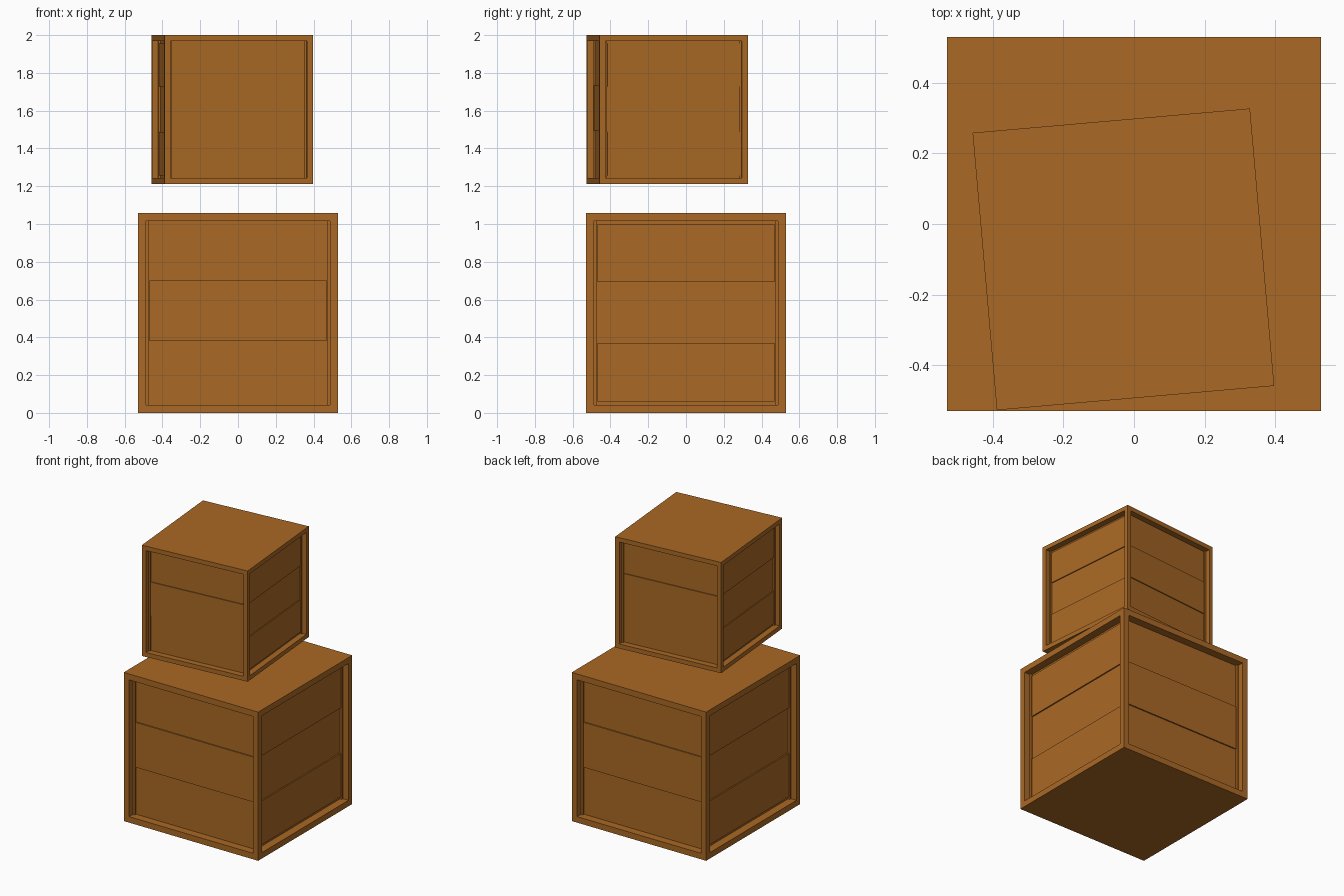
import bpy, bmesh
from math import radians
from mathutils import Matrix, Vector

if "Cube" in bpy.data.objects:
    bpy.data.objects.remove(bpy.data.objects["Cube"])

SIZE = 1.058      # edge of the large crate
FRAME = 0.06      # width of the frame around each panel
DEEP = 0.057      # depth of the recessed panel
SHALLOW = 0.048   # depth of the raised planks

wood = bpy.data.materials.new("wood")
wood.diffuse_color = (0.40, 0.14, 0.018, 1)
wood.use_nodes = True
wood.node_tree.nodes["Principled BSDF"].inputs["Base Color"].default_value = wood.diffuse_color


def finish(name, bm, matrix):
    mesh = bpy.data.meshes.new(name)
    bmesh.ops.recalc_face_normals(bm, faces=bm.faces)
    bm.to_mesh(mesh)
    bm.free()
    mesh.materials.append(wood)
    obj = bpy.data.objects.new(name, mesh)
    obj.matrix_world = matrix
    bpy.context.collection.objects.link(obj)


def crate_body(name, matrix):
    # solid box with a recessed panel on each of its four sides
    bm = bmesh.new()
    bmesh.ops.create_cube(bm, size=SIZE, matrix=Matrix.Translation((0, 0, SIZE / 2)))
    bm.normal_update()
    sides = [f for f in bm.faces if abs(f.normal.z) < 0.5]
    bmesh.ops.inset_individual(bm, faces=sides, thickness=FRAME)
    for panel in sides:
        normal = panel.normal.copy()
        new = bmesh.ops.extrude_discrete_faces(bm, faces=[panel])["faces"]
        bmesh.ops.translate(bm, verts=new[0].verts, vec=-normal * DEEP)
    finish(name, bm, matrix)


def planks(name, matrix, turn, bands):
    # raised boards on two opposite panels
    bm = bmesh.new()
    for side in (0, 180):
        spin = Matrix.Rotation(radians(turn + side), 4, "Z")
        for low, high in bands:
            y = -SIZE / 2 + (SHALLOW + DEEP) / 2
            size = Vector((SIZE - 2 * FRAME, DEEP - SHALLOW, high - low))
            place = Matrix.LocRotScale(Vector((0, y, (low + high) / 2)), None, size)
            bmesh.ops.create_cube(bm, size=1, matrix=spin @ place)
    finish(name, bm, matrix)


def crate(label, matrix):
    crate_body(label + "_crate_frame", matrix)
    # front and back: middle board stands proud
    planks(label + "_front_back_planks", matrix, 0, [(0.38, 0.70)])
    # left and right: top and bottom boards stand proud
    planks(label + "_side_planks", matrix, 90,
           [(FRAME, 0.371), (0.693, SIZE - FRAME)])


# large crate on the floor, small crate turned slightly above it
crate("large", Matrix.Identity(4))
scale = 0.745
crate("small", Matrix.Translation((-0.03, -0.10, 2 - SIZE * scale))
      @ Matrix.Rotation(radians(5), 4, "Z") @ Matrix.Scale(scale, 4))
